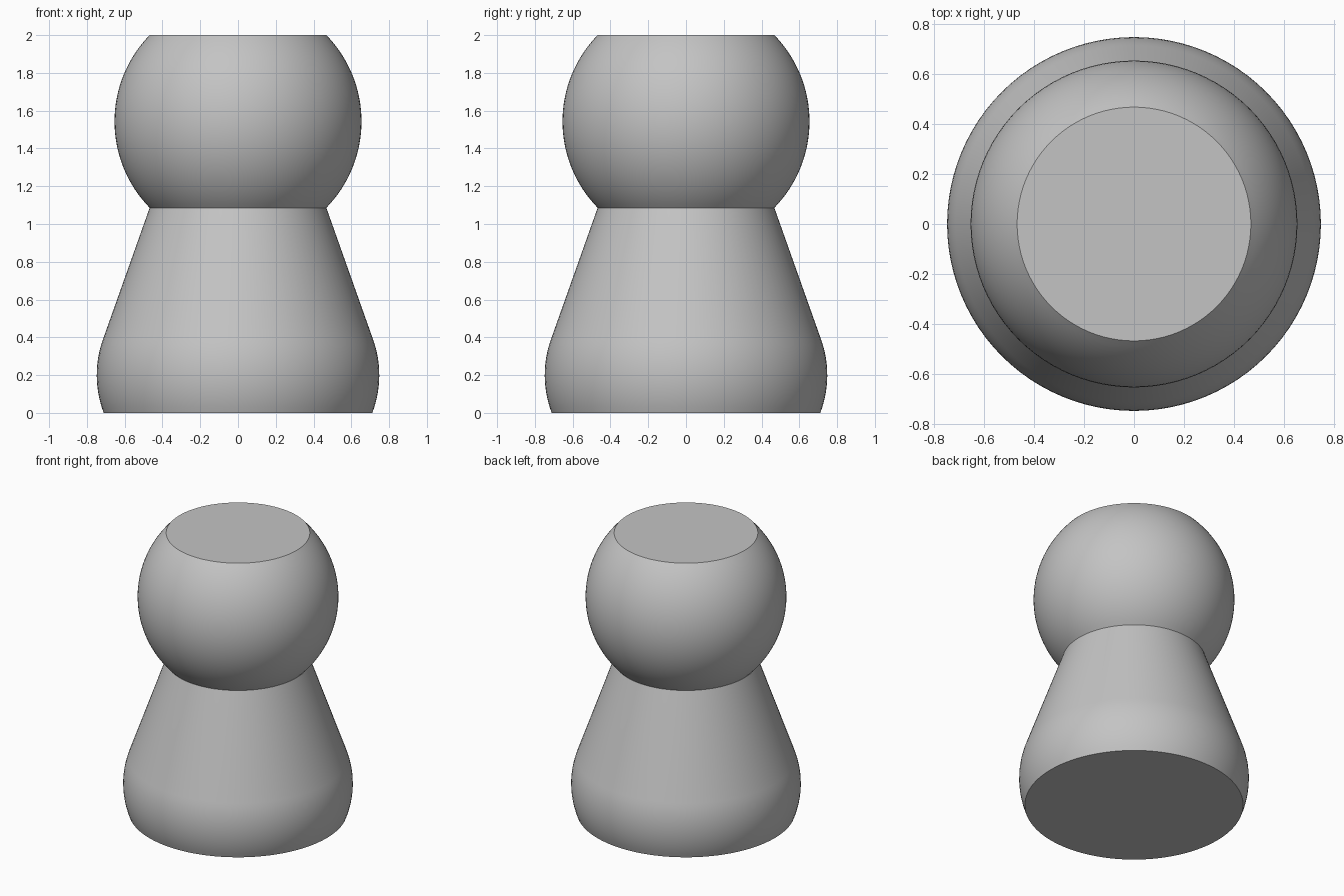
import bpy
import math

if "Cube" in bpy.data.objects:
    bpy.data.objects.remove(bpy.data.objects["Cube"], do_unlink=True)

SEGMENTS = 96
NECK_Z, NECK_R = 1.085, 0.468

grey = bpy.data.materials.new("plain grey")
grey.use_nodes = True
colour = (0.55, 0.55, 0.55, 1)
grey.diffuse_color = colour
grey.node_tree.nodes["Principled BSDF"].inputs["Base Color"].default_value = colour


def arc(centre_r, centre_z, radius, z0, z1, steps):
    """Profile points (r, z) on a circular arc between two heights."""
    a0 = math.asin((z0 - centre_z) / radius)
    a1 = math.asin((z1 - centre_z) / radius)
    angles = [a0 + (a1 - a0) * i / steps for i in range(steps + 1)]
    return [(centre_r + radius * math.cos(a), centre_z + radius * math.sin(a)) for a in angles]


def turned(name, profile):
    """Closed solid of revolution with flat ends."""
    n = SEGMENTS
    verts = [(r * math.cos(math.tau * k / n), r * math.sin(math.tau * k / n), z)
             for r, z in profile for k in range(n)]
    faces = [(i * n + k, i * n + (k + 1) % n, (i + 1) * n + (k + 1) % n, (i + 1) * n + k)
             for i in range(len(profile) - 1) for k in range(n)]
    faces.append(tuple(reversed(range(n))))
    faces.append(tuple(range(len(verts) - n, len(verts))))
    mesh = bpy.data.meshes.new(name)
    mesh.from_pydata(verts, [], faces)
    mesh.materials.append(grey)
    obj = bpy.data.objects.new(name, mesh)
    bpy.context.collection.objects.link(obj)
    bpy.ops.object.select_all(action="DESELECT")
    obj.select_set(True)
    bpy.context.view_layer.objects.active = obj
    bpy.ops.object.shade_smooth_by_angle(angle=math.radians(30))
    return obj


# Body: bulging foot running into a straight tapered neck
foot = arc(0.188, 0.2, 0.56, 0, 0.39, 12)
turned("body", foot + [(NECK_R, NECK_Z)])

# Head: ball cut flat at the top and where it meets the neck
turned("head", arc(0, 1.543, 0.654, NECK_Z, 2, 32))
